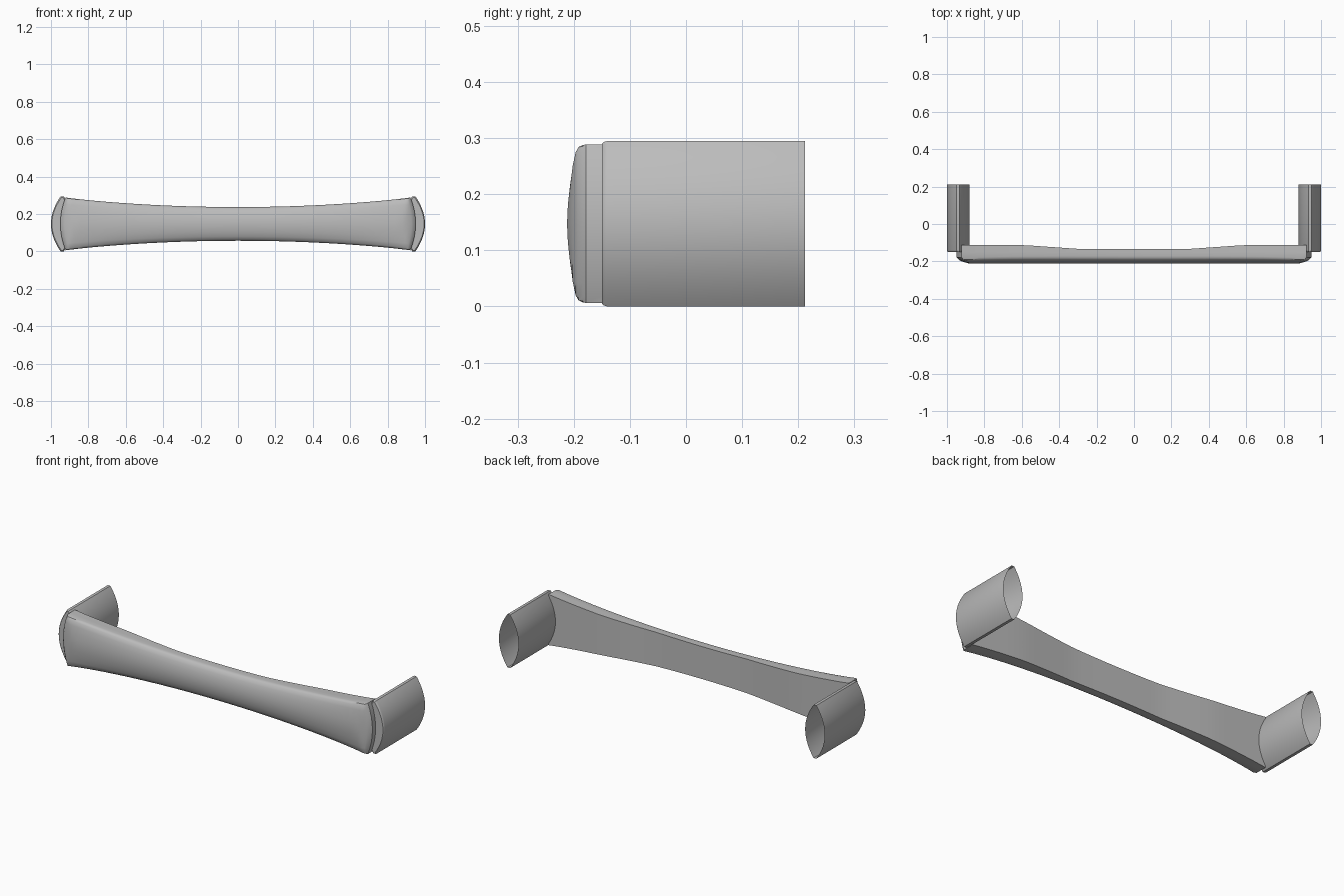
import bpy, bmesh, math

if "Cube" in bpy.data.objects:
    bpy.data.objects.remove(bpy.data.objects["Cube"], do_unlink=True)

MID = 0.1475   # height of the centre line
SEAM = -0.15   # plane where the grip meets the legs

grey = bpy.data.materials.new("satin grey")
grey.use_nodes = True
grey.diffuse_color = (0.5, 0.5, 0.5, 1)
grey.node_tree.nodes["Principled BSDF"].inputs["Base Color"].default_value = (0.5, 0.5, 0.5, 1)


def finish(name, bm, angle):
    bmesh.ops.remove_doubles(bm, verts=bm.verts, dist=0.0002)
    bmesh.ops.recalc_face_normals(bm, faces=bm.faces)
    mesh = bpy.data.meshes.new(name)
    bm.to_mesh(mesh)
    bm.free()
    mesh.materials.append(grey)
    ob = bpy.data.objects.new(name, mesh)
    bpy.context.collection.objects.link(ob)
    bpy.ops.object.select_all(action='DESELECT')
    ob.select_set(True)
    bpy.context.view_layer.objects.active = ob
    bpy.ops.object.shade_smooth_by_angle(angle=math.radians(angle))
    return ob


def skin(bm, rows, closed=False):
    """Join neighbouring rows of vertices with quads."""
    for a, b in zip(rows, rows[1:]):
        n = len(a)
        for i in range(n if closed else n - 1):
            j = (i + 1) % n
            bm.faces.new((a[i], a[j], b[j], b[i]))


def interp(x, table):
    for (x0, y0), (x1, y1) in zip(table, table[1:]):
        if x <= x1:
            return y0 + (y1 - y0) * max(0, x - x0) / (x1 - x0)
    return table[-1][1]


def half_height(x):
    return 0.09 + 0.048 * (x / 0.92) ** 2


def back_y(x):
    return interp(abs(x), [(0.27, -0.135), (0.6, -0.112), (1, -0.112)])


def leg_inner(z):
    t = min(1, abs(z - MID) / MID)
    return 0.932 - 0.052 * (1 - t * t)


# Grip cross-section: height fraction and depth, bottom to top
half = [(1, SEAM), (1, -0.183), (0.98, -0.192), (0.92, -0.198),
        (0.75, -0.2025), (0.5, -0.207), (0.25, -0.2105)]
front = [(-t, y) for t, y in half] + [(0, -0.212)] + half[::-1]
end_limit = [(0.88, -0.212), (0.915, -0.202), (0.935, -0.193), (0.95, -0.178)]

right_half = [i * 0.07 for i in range(1, 13)] + [0.88, 0.90, 0.915, 0.927, 0.935, 0.944, 0.95]
stations = [-x for x in right_half[::-1]] + [0] + right_half

# Grip: crowned front slab, and a back slab that stops against the legs
bm = bmesh.new()
front_rows, back_rows, seam_rows = [], [], []
for x in stations:
    h = half_height(x)
    bow = 0.028 * (abs(x) / 0.95) ** 8
    soft = 1 - (abs(x) / 0.95) ** 4
    frow, brow, srow = [], [], []
    for t, y in front:
        px = x - math.copysign(bow * t * t, x)
        z = MID + t * h
        # Rounder corners towards the middle of the grip
        y = min(SEAM, y + 0.012 * soft * abs(t) ** 4 * (y < SEAM))
        frow.append(bm.verts.new((px, max(y, interp(abs(x), end_limit)), z)))
        cx = math.copysign(min(abs(px), leg_inner(z) + 0.003), px)
        brow.append(bm.verts.new((cx, back_y(cx), z)))
        srow.append(bm.verts.new((cx, SEAM, z)))
    front_rows.append(frow)
    back_rows.append(brow)
    seam_rows.append(srow)
skin(bm, front_rows)
skin(bm, back_rows)
for k in (0, -1):   # top and bottom sides behind the seam
    skin(bm, [[r[k] for r in seam_rows], [r[k] for r in back_rows]])
for k in (0, -1):   # end walls
    rim = [bm.verts.new((v.co.x, SEAM, v.co.z)) for v in front_rows[k]]
    skin(bm, [front_rows[k], rim])
    skin(bm, [rim, seam_rows[k]])
    skin(bm, [seam_rows[k], back_rows[k]])
# Drop slivers collapsed where the back slab is clamped to the legs
bmesh.ops.dissolve_degenerate(bm, dist=0.0002, edges=bm.edges)
finish("grip", bm, 32)


# Legs: lens-shaped sleeves, capped in front and open at the back
def add_leg(name, side):
    bm = bmesh.new()
    steps = 20

    def ring(y, inset):
        pts = []
        for s in (1, -1):
            for i in range(steps + 1):
                t = s * math.sin(math.pi * (i / steps - 0.5))
                w = 0.008 + 0.052 * (1 - t * t) - inset
                pts.append(bm.verts.new((side * (0.94 + s * w), y, MID + t * (MID - inset))))
        return pts

    rows = [ring(SEAM, 0.005), ring(-0.147, 0.002), ring(-0.14, 0), ring(0.212, 0)]
    skin(bm, rows, closed=True)
    cap = rows[0]
    n = len(cap)
    for i in range(steps):
        bm.faces.new((cap[i], cap[i + 1], cap[n - 2 - i], cap[n - 1 - i]))
    finish(name, bm, 35)


add_leg("left_leg", 1)
add_leg("right_leg", -1)
